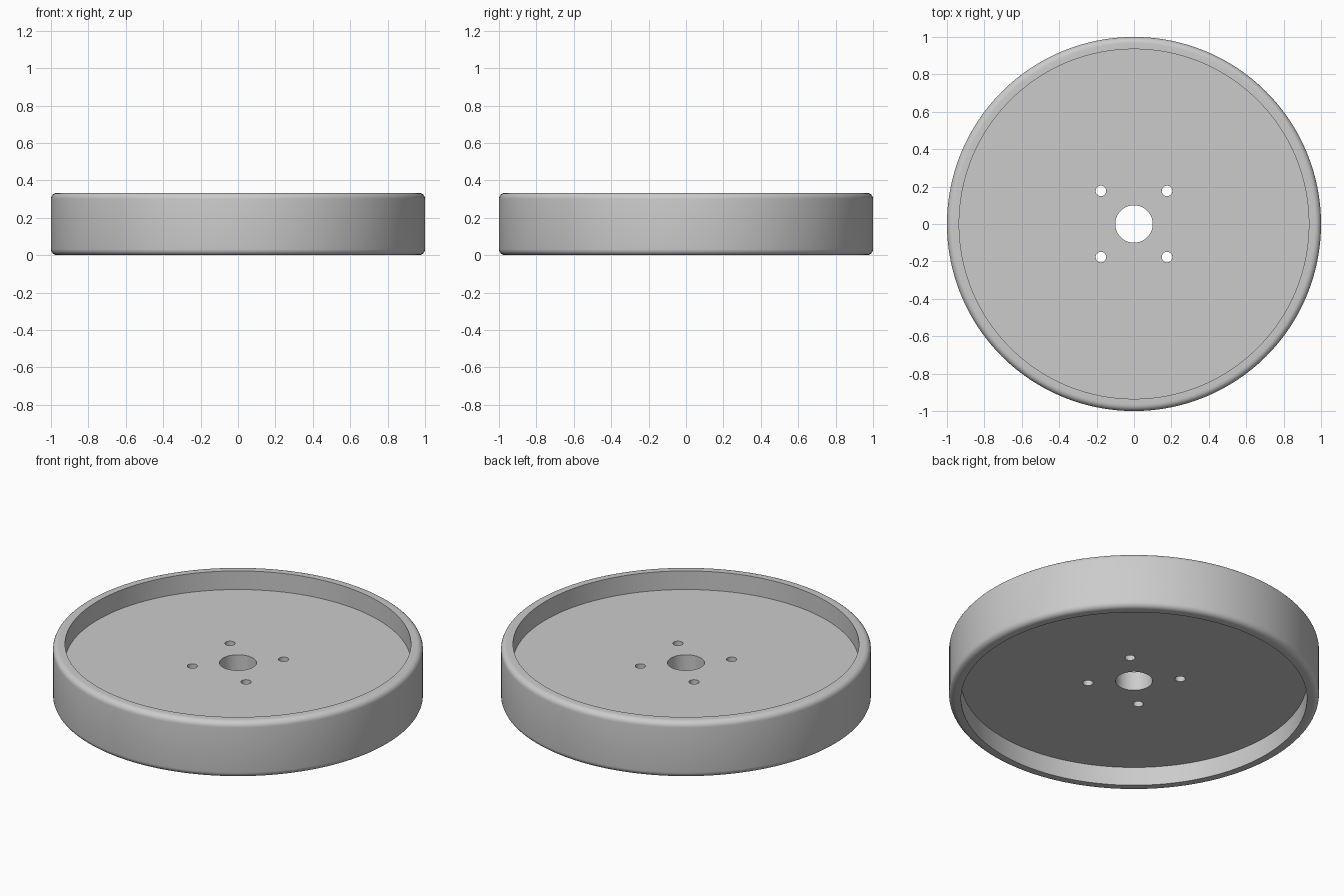
import bpy
import bmesh
from math import cos, sin, pi
from mathutils import Vector, Matrix

HEIGHT, OUTER, INNER = 0.334, 1.0, 0.935
PLATE_LOW, PLATE_HIGH = 0.111, 0.223
BORE, FILLET = 0.1, 0.033
BOLT_OFFSET, BOLT_RADIUS = 0.177, 0.028
SEGMENTS = 128

default = bpy.data.objects.get("Cube")
if default:
    bpy.data.objects.remove(default, do_unlink=True)

grey = bpy.data.materials.new("plain grey")
grey.use_nodes = True
colour = (0.6, 0.6, 0.6, 1)
grey.diffuse_color = colour
grey.node_tree.nodes["Principled BSDF"].inputs["Base Color"].default_value = colour


def make_object(name, bm):
    bmesh.ops.recalc_face_normals(bm, faces=bm.faces)
    mesh = bpy.data.meshes.new(name)
    bm.to_mesh(mesh)
    bm.free()
    mesh.materials.append(grey)
    obj = bpy.data.objects.new(name, mesh)
    bpy.context.collection.objects.link(obj)
    return obj


def fillet(z, start, steps=6):
    """Quarter round on the outer edge of the rim."""
    return [(OUTER - FILLET + FILLET * cos(a), z + FILLET * sin(a))
            for a in (start + pi / 2 * i / steps for i in range(steps + 1))]


# Wheel: closed section with a rim, a recessed plate and a centre bore
profile = [(BORE, PLATE_LOW), (INNER, PLATE_LOW), (INNER, 0)]
profile += fillet(FILLET, -pi / 2)
profile += fillet(HEIGHT - FILLET, 0)
profile += [(INNER, HEIGHT), (INNER, PLATE_HIGH), (BORE, PLATE_HIGH)]

bm = bmesh.new()
verts = [bm.verts.new((r, 0, z)) for r, z in profile]
edges = [bm.edges.new((v, verts[(i + 1) % len(verts)])) for i, v in enumerate(verts)]
bmesh.ops.spin(bm, geom=verts + edges, cent=(0, 0, 0), axis=(0, 0, 1),
               angle=2 * pi, steps=SEGMENTS, use_merge=True)
bmesh.ops.remove_doubles(bm, verts=bm.verts, dist=0.0001)
wheel = make_object("wheel", bm)

# Four bolt holes around the bore
bm = bmesh.new()
for sx in (-1, 1):
    for sy in (-1, 1):
        place = Vector((sx * BOLT_OFFSET, sy * BOLT_OFFSET, (PLATE_LOW + PLATE_HIGH) / 2))
        bmesh.ops.create_cone(bm, cap_ends=True, segments=32, radius1=BOLT_RADIUS,
                              radius2=BOLT_RADIUS, depth=HEIGHT,
                              matrix=Matrix.Translation(place))
cutter = make_object("bolt_hole_cutter", bm)
cutter.hide_render = True

cut = wheel.modifiers.new("bolt holes", "BOOLEAN")
cut.operation = "DIFFERENCE"
cut.solver = "EXACT"
cut.object = cutter

bpy.ops.object.select_all(action="DESELECT")
wheel.select_set(True)
bpy.context.view_layer.objects.active = wheel
bpy.ops.object.modifier_apply(modifier=cut.name)
bpy.data.objects.remove(cutter, do_unlink=True)

# Smooth curved walls, crisp rims
bpy.ops.object.shade_smooth_by_angle(angle=pi / 6)
